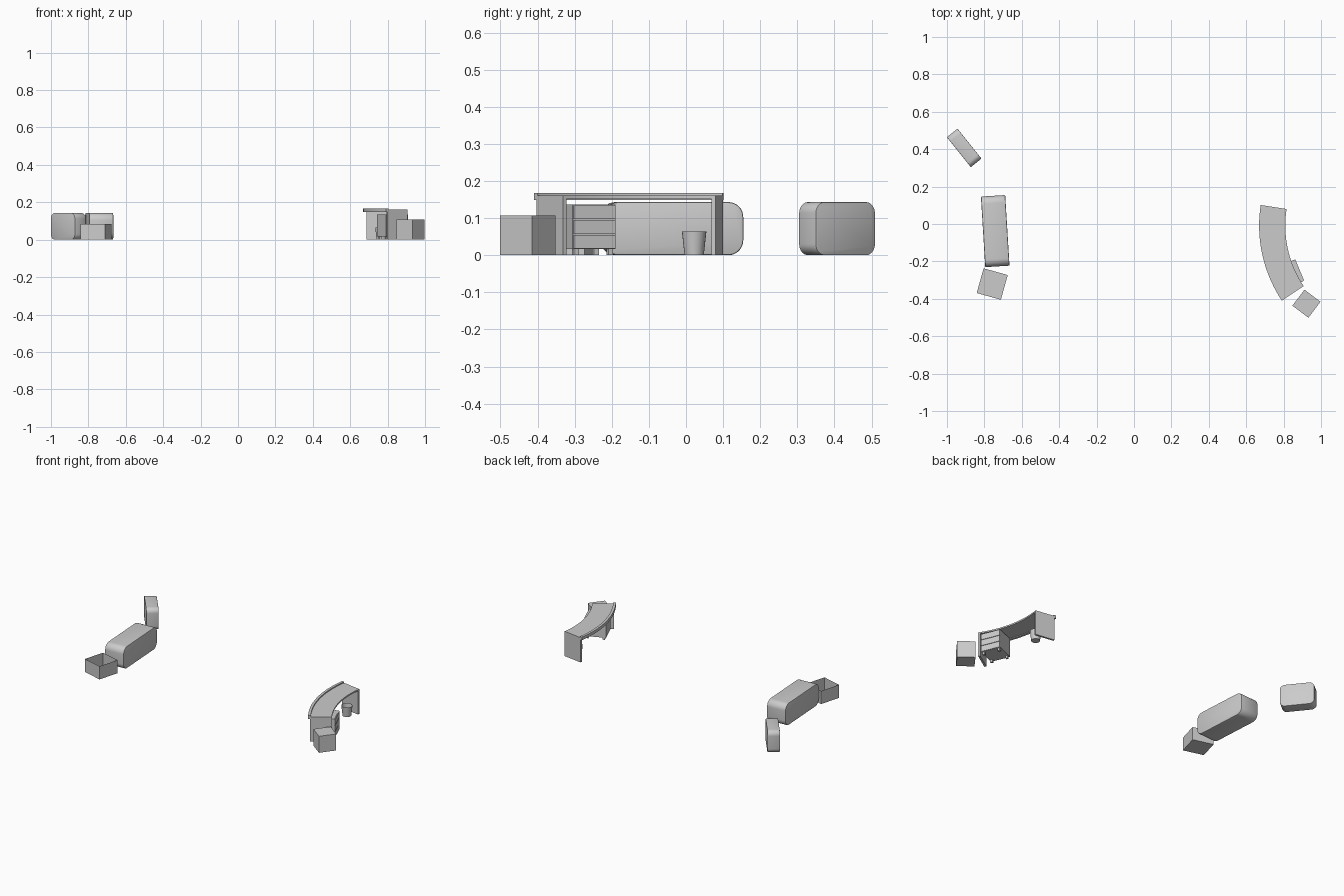
import bpy, bmesh
from math import radians, sin, cos, pi
from mathutils import Matrix, Vector

if "Cube" in bpy.data.objects:
    bpy.data.objects.remove(bpy.data.objects["Cube"])

grey = bpy.data.materials.new("plain_grey")
grey.use_nodes = True
grey.diffuse_color = (0.6, 0.6, 0.6, 1)
grey.node_tree.nodes["Principled BSDF"].inputs["Base Color"].default_value = (0.6, 0.6, 0.6, 1)


def finish(name, bm, loc=(0, 0, 0), turn=0, smooth=False):
    bmesh.ops.recalc_face_normals(bm, faces=bm.faces)
    mesh = bpy.data.meshes.new(name)
    bm.to_mesh(mesh)
    bm.free()
    mesh.materials.append(grey)
    ob = bpy.data.objects.new(name, mesh)
    bpy.context.collection.objects.link(ob)
    ob.location = loc
    ob.rotation_euler.z = radians(turn)
    if smooth:
        bpy.ops.object.select_all(action='DESELECT')
        ob.select_set(True)
        bpy.context.view_layer.objects.active = ob
        bpy.ops.object.shade_smooth_by_angle(angle=radians(35))
    return ob


def add_box(bm, size, centre):
    """Box sized in x, y, z; the centre's z is its underside."""
    base = Vector(centre) + Vector((0, 0, size[2] / 2))
    return bmesh.ops.create_cube(
        bm, size=1, matrix=Matrix.Translation(base) @ Matrix.Diagonal((*size, 1)))["verts"]


def rounded_bench(name, size, radius, loc, turn, rim):
    """Block whose long side profile has round corners."""
    bm = bmesh.new()
    add_box(bm, size, (0, 0, 0))
    along = [e for e in bm.edges if abs(e.verts[0].co.x - e.verts[1].co.x) > 0.01]
    bmesh.ops.bevel(bm, geom=along, offset=radius, segments=8, profile=0.5, affect='EDGES')
    bm.normal_update()
    ends = [f for f in bm.faces if abs(f.normal.x) > 0.9]
    edges = list({e for f in ends for e in f.edges})
    bmesh.ops.bevel(bm, geom=edges, offset=rim, segments=2, profile=0.5, affect='EDGES')
    finish(name, bm, loc, turn, True)


def arc_slab(name, r_in, r_out, z_low, z_high, steps=20):
    """Curved bar swept around the desk centre."""
    bm = bmesh.new()
    rings = []
    for i in range(steps + 1):
        a = START + (END - START) * i / steps
        rings.append([bm.verts.new((r * cos(a), r * sin(a), z)) for r, z in
                      ((r_in, z_low), (r_out, z_low), (r_out, z_high), (r_in, z_high))])
    for a, b in zip(rings, rings[1:]):
        for k in range(4):
            bm.faces.new((a[k], a[k - 1], b[k - 1], b[k]))
    bm.faces.new(rings[0])
    bm.faces.new(rings[-1])
    finish(name, bm, DESK, 0, True)


# Rounded benches
rounded_bench("long_bench", (0.13, 0.378, 0.143), 0.04, (-0.742, -0.038, 0), 3.5, 0.005)
rounded_bench("short_bench", (0.073, 0.205, 0.143), 0.03, (-0.908, 0.407, 0), 38.7, 0.002)

# Open planter box, thin walled
bm = bmesh.new()
add_box(bm, (0.134, 0.137, 0.085), (0, 0, 0))
bmesh.ops.delete(bm, geom=[max(bm.faces, key=lambda f: f.calc_center_median().z)],
                 context='FACES')
finish("planter_box", bm, (-0.758, -0.321, 0), -15.5)

# Cube stool
bm = bmesh.new()
add_box(bm, (0.107, 0.107, 0.107), (0, 0, 0))
finish("cube_stool", bm, (0.922, -0.426, 0), -37)

# Curved desk: top, raised outer lip and end panels
DESK = (1.391, -0.009, 0)
START, END = radians(171.2), radians(213.7)
R_IN, R_OUT = 0.582, 0.722
arc_slab("desk_top", R_IN, R_OUT - 0.016, 0.152, 0.161)
arc_slab("desk_lip", R_OUT - 0.016, R_OUT, 0.148, 0.168)
for name, angle, side in (("back_end_panel", START, 1), ("front_end_panel", END, -1)):
    bm = bmesh.new()
    add_box(bm, (R_OUT - R_IN - 0.012, 0.012, 0.152),
            ((R_IN + R_OUT) / 2 - 0.006, side * 0.006, 0))
    finish(name, bm, DESK, angle * 180 / pi)

# Drawer pedestal under the desk
PEDESTAL, TURN = (0.826, -0.271, 0), 22.6
bm = bmesh.new()
add_box(bm, (0.126, 0.125, 0.12), (-0.002, 0, 0.016))
finish("pedestal_body", bm, PEDESTAL, TURN)
bm = bmesh.new()
for i in range(3):
    add_box(bm, (0.004, 0.121, 0.037), (0.063, 0, 0.018 + i * 0.0395))
finish("drawer_fronts", bm, PEDESTAL, TURN)
bm = bmesh.new()
for x in (-0.05, 0.05):
    for y in (-0.05, 0.05):
        add_box(bm, (0.014, 0.014, 0.016), (x, y, 0))
finish("pedestal_feet", bm, PEDESTAL, TURN)

# Waste bin, open at the top
bm = bmesh.new()
bmesh.ops.create_cone(bm, cap_ends=True, segments=24, radius1=0.026, radius2=0.033, depth=0.064,
                      matrix=Matrix.Translation((0, 0, 0.032)))
bmesh.ops.delete(bm, geom=[max(bm.faces, key=lambda f: f.calc_center_median().z)],
                 context='FACES')
finish("waste_bin", bm, (0.767, 0.022, 0), 0, True)
